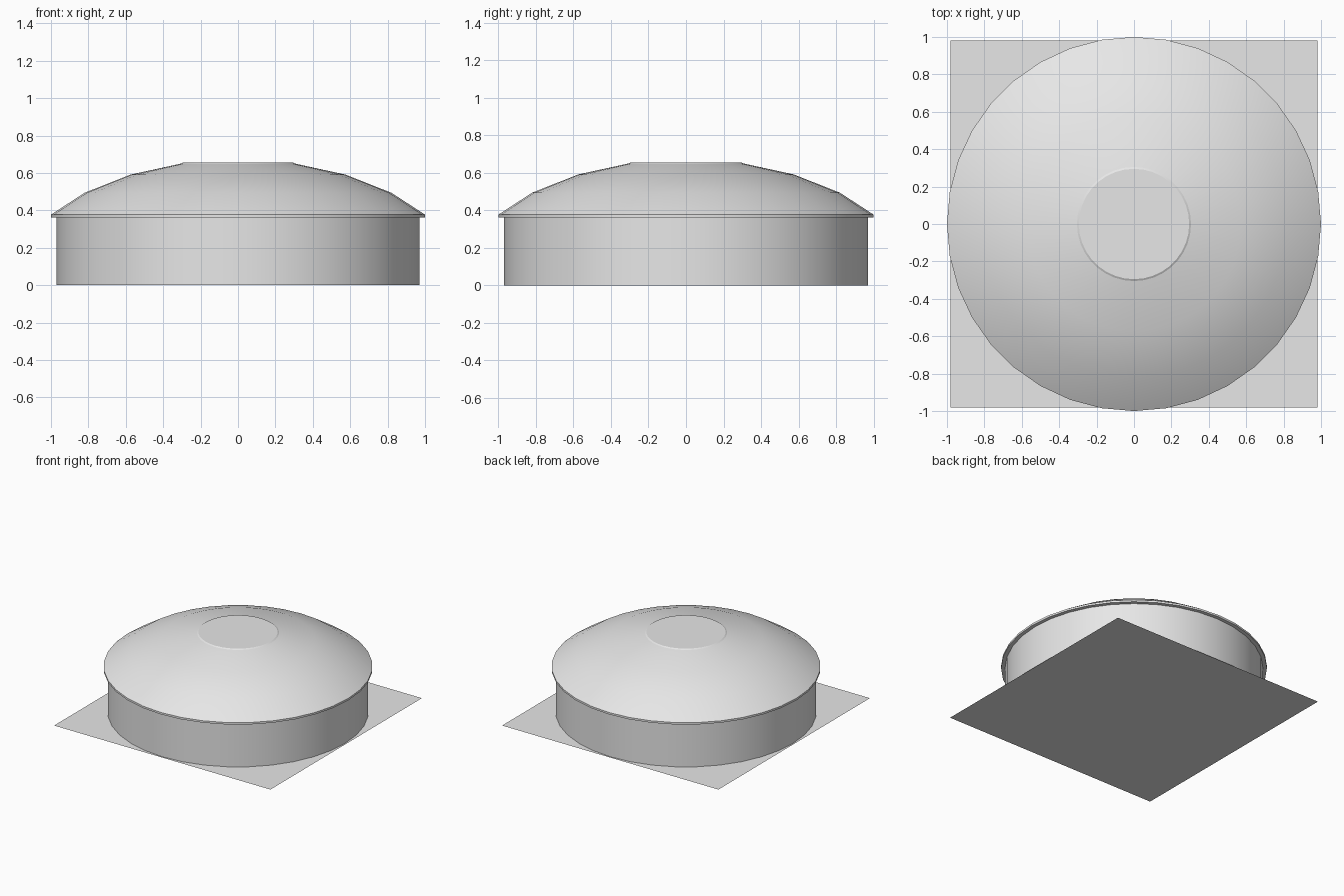
import bpy
import bmesh
from math import cos, sin, tau, radians

if "Cube" in bpy.data.objects:
    bpy.data.objects.remove(bpy.data.objects["Cube"], do_unlink=True)

SIDES = 36

# Single plain grey for the whole building
grey = bpy.data.materials.new("light_grey")
grey.use_nodes = True
colour = (0.8, 0.8, 0.8, 1)
grey.diffuse_color = colour
grey.node_tree.nodes["Principled BSDF"].inputs["Base Color"].default_value = colour


def finish(name, bm):
    """Turn a bmesh into a named, shaded object."""
    mesh = bpy.data.meshes.new(name)
    bm.to_mesh(mesh)
    bm.free()
    mesh.materials.append(grey)
    obj = bpy.data.objects.new(name, mesh)
    bpy.context.collection.objects.link(obj)
    bpy.ops.object.select_all(action="DESELECT")
    obj.select_set(True)
    bpy.context.view_layer.objects.active = obj
    bpy.ops.object.shade_smooth_by_angle(angle=radians(30))
    return obj


def lathe(name, profile, cap_top=False):
    """Revolve (radius, height) points, listed from bottom to top."""
    bm = bmesh.new()
    rings = [[bm.verts.new((r * cos(tau * i / SIDES), r * sin(tau * i / SIDES), z))
              for i in range(SIDES)] for r, z in profile]
    for low, high in zip(rings, rings[1:]):
        for i in range(SIDES):
            j = (i + 1) % SIDES
            bm.faces.new((low[i], low[j], high[j], high[i]))
    if cap_top:
        bm.faces.new(rings[-1])
    return finish(name, bm)


# Square ground slab, a flat sheet
bm = bmesh.new()
bmesh.ops.create_grid(bm, x_segments=1, y_segments=1, size=0.982)
finish("base_sheet", bm)

# Round wall
lathe("drum_wall", [(0.97, 0), (0.97, 0.362)])

# Domed roof with a thin overhanging rim
lathe("dome_roof", [(0.97, 0.361), (1.0, 0.361), (1.0, 0.377), (0.82, 0.494),
                    (0.575, 0.591), (0.305, 0.65)])

# Flat disc closing the roof
lathe("roof_cap", [(0.305, 0.65), (0.295, 0.656)], cap_top=True)
